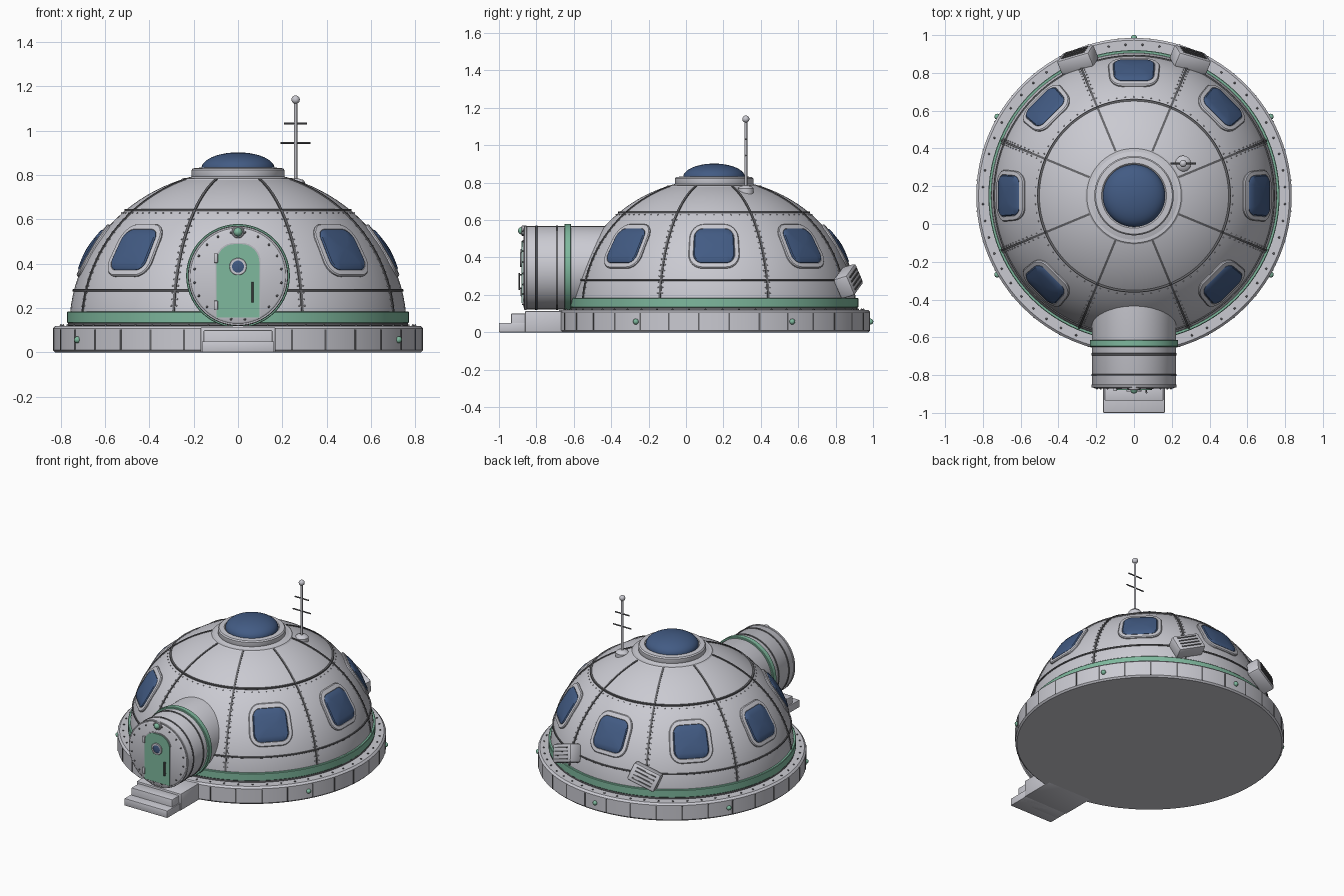
import bpy, bmesh, math
from mathutils import Matrix, Vector
from math import sin, cos, pi, radians, sqrt

if "Cube" in bpy.data.objects:
    bpy.data.objects.remove(bpy.data.objects["Cube"])

def mat(name, r, g, b):
    m = bpy.data.materials.new(name)
    m.diffuse_color = (r, g, b, 1)
    m.use_nodes = True
    m.node_tree.nodes["Principled BSDF"].inputs["Base Color"].default_value = m.diffuse_color
    return m

HULL = mat("hull_grey", .59, .59, .64)
TRIM = mat("trim_grey", .50, .50, .54)
DARK = mat("seam_dark_grey", .13, .13, .14)
GREEN = mat("green", .21, .48, .34)
BLUE = mat("glass_blue", .055, .105, .23)
CEN = Matrix.Translation((0, .15, 0))          # dome centre
A, H, Z0 = .76, .70, .12                       # dome ellipsoid

def finish(name, bm, m, angle=35):
    bmesh.ops.recalc_face_normals(bm, faces=bm.faces)
    me = bpy.data.meshes.new(name)
    bm.to_mesh(me)
    bm.free()
    me.materials.append(m)
    ob = bpy.data.objects.new(name, me)
    bpy.context.collection.objects.link(ob)
    bpy.ops.object.select_all(action='DESELECT')
    ob.select_set(True)
    bpy.context.view_layer.objects.active = ob
    bpy.ops.object.shade_smooth_by_angle(angle=radians(angle))
    return ob

def skin(bm, rings, closed=True):
    """Bridge equal-length vertex rings."""
    n = len(rings[0])
    for a, b in zip(rings, rings[1:]):
        for i in range(n if closed else n - 1):
            j = (i + 1) % n
            bm.faces.new((a[i], a[j], b[j], b[i]))

def lathe(name, prof, m, mtx=CEN, segs=96, loop=False):
    """Spin (radius, height) points about local z; ends are capped unless looped."""
    bm = bmesh.new()
    rings = [[bm.verts.new(mtx @ Vector((r * cos(2 * pi * i / segs), r * sin(2 * pi * i / segs), z)))
              for i in range(segs)] for r, z in prof]
    skin(bm, rings + [rings[0]] if loop else rings)
    if not loop:
        bm.faces.new(rings[0])
        bm.faces.new(rings[-1])
    return finish(name, bm, m)

def hoop(name, r, z, w, h, m, mtx=CEN, segs=96):
    b = min(w, h) * .25
    lathe(name, [(r - w, z - h), (r + w - b, z - h), (r + w, z - h + b), (r + w, z + h - b),
                 (r + w - b, z + h), (r - w, z + h)], m, mtx, segs, True)

def box(name, size, mtx, m, bevel=0.0):
    bm = bmesh.new()
    bmesh.ops.create_cube(bm, size=1, matrix=mtx @ Matrix.Diagonal((*size, 1)))
    if bevel:
        bmesh.ops.bevel(bm, geom=bm.edges[:], offset=bevel, segments=2, affect='EDGES', profile=.5)
    return finish(name, bm, m)

def rod(name, p, q, r, m, segs=10):
    p, q = Vector(p), Vector(q)
    M = Matrix.Translation(p) @ (q - p).to_track_quat('Z', 'Y').to_matrix().to_4x4()
    return lathe(name, [(r, 0), (r, (q - p).length)], m, M, segs)

def balls(name, pts, r, m, sub=1):
    bm = bmesh.new()
    for p in pts:
        bmesh.ops.create_icosphere(bm, subdivisions=sub, radius=r, matrix=Matrix.Translation(p))
    return finish(name, bm, m, 60)

def radius(z):
    return A * sqrt(max(0, 1 - ((z - Z0) / H) ** 2))

def surf(th, z, off=0):
    r = radius(z)
    n = Vector((r / A ** 2, (z - Z0) / H ** 2)).normalized()
    r, z = r + n.x * off, z + n.y * off
    return Vector((r * cos(th), .15 + r * sin(th), z))

def polar(r, a, z):
    return Vector((r * cos(a), .15 + r * sin(a), z))

def patch(name, th, rings, m):
    """Rounded-rectangle plate hugging the dome; rings are (grow, offset)."""
    bm, zc, out = bmesh.new(), .457, []
    for g, off in rings:
        w, h, c = .106 + g, .088 + g, max(.045 + g, .008)
        ring = []
        for k, (sx, sy) in enumerate(((1, 1), (-1, 1), (-1, -1), (1, -1))):
            for i in range(7):
                a = (k + i / 6) * pi / 2
                u, z = sx * (w - c) + c * cos(a), zc + sy * (h - c) + c * sin(a)
                ring.append(bm.verts.new(surf(th + 2 * u / (radius(z) + radius(zc)), z, off)))
        out.append(ring)
    skin(bm, out)
    if rings[-1][0] < 0:
        c = bm.verts.new(surf(th, zc, rings[-1][1]))
        for i in range(28):
            bm.faces.new((out[-1][i], out[-1][(i + 1) % 28], c))
    return finish(name, bm, m)

# Foundation disc with panel seams, lamps and rim rivets
lathe("foundation", [(.825, 0), (.835, .01), (.835, .108), (.823, .12), (.74, .12)], HULL)
for i in range(32):
    a = (i + .5) * pi / 16
    if abs(a - 1.5 * pi) > .2:
        box("foundation_seam", (.006, .009, .092), Matrix.Translation(polar(.834, a, .057))
            @ Matrix.Rotation(a, 4, 'Z'), DARK)
balls("rim_rivets", [polar(.80, (i + .5) * pi / 28, .121) for i in range(56)], .0065, DARK)
for k in range(5):
    a = radians(-30 + 60 * k)
    balls("side_lamp", [polar(.836, a, .057)], .016, GREEN, 2)

# Dome shell, green base band, horizontal seams
lathe("dome", [(A, .12)] + [(radius(.12 + .68 * sin(i / 24 * pi / 2)), .12 + .68 * sin(i / 24 * pi / 2))
                            for i in range(1, 25)], HULL)
hoop("green_band", .757, .158, .014, .026, GREEN)
hoop("band_foot", .755, .127, .012, .009, DARK)
for z in (.28, .642):
    hoop("dome_ring_seam", radius(z), z, .006, .005, DARK)

# Vertical dome ribs with small rivets beside them
dots = []
for k in range(8):
    th = (k + .5) * pi / 4
    bm, rows = bmesh.new(), []
    for i in range(25):
        z = .12 + .66 * sin((.06 + .94 * i / 24) * 1.5) / sin(1.5)
        d = .0058 / radius(z)
        rows.append([bm.verts.new(surf(th + s * d, z, o)) for s, o in ((-1, -.01), (-1, .005), (1, .005), (1, -.01))])
    skin(bm, rows, False)
    finish("dome_rib", bm, DARK)
    dots += [surf(th + s * .013 / radius(z), z, .001) for s in (-1, 1)
             for z in [.21 + .03 * j for j in range(14)]]
dots += [surf(i * pi / 36, .628, .001) for i in range(72)]
balls("dome_rivets", dots, .004, TRIM)

# Windows all round except the front
for k in range(8):
    if k == 6:
        continue
    th = k * pi / 4
    patch("window_frame", th, [(.028, -.01), (.028, .007), (.023, .012), (.003, .012), (0, .004)], HULL)
    patch("window_glass", th, [(.001, -.005), (.001, .012), (-.005, .017), (-.03, .019), (-.06, .02)], BLUE)

# Roof collar and skylight
lathe("roof_collar", [(.265, .755), (.265, .772), (.25, .785), (.208, .788), (.21, .792), (.21, .822),
                      (.203, .83), (.172, .833), (.165, .826)], HULL)
lathe("skylight", [(.165, .82)] + [(.165 * cos(a * pi / 20), .83 + .072 * sin(a * pi / 20))
                                   for a in range(0, 10)] + [(.004, .902)], BLUE, segs=64)

# Entrance tunnel along -y
TUN = Matrix.Translation((0, 0, .345)) @ Matrix.Rotation(pi / 2, 4, 'X')   # local z -> -y
lathe("tunnel", [(.222, .30), (.222, .855), (.217, .865), (.208, .87)], HULL, TUN, 64)
hoop("tunnel_green_ring", .222, .632, .012, .018, GREEN, TUN, 64)
for d in (.69, .80):
    hoop("tunnel_seam", .220, d, .006, .006, DARK, TUN, 64)
hoop("tunnel_front_rim", .215, .858, .010, .008, TRIM, TUN, 64)
balls("tunnel_face_rivets", [(.198 * cos(a), -.871, .345 + .198 * sin(a))
                             for a in [(i + .5) * pi / 10 for i in range(20)]], .006, DARK)

# Door with arched top
def door(name, w, z0, z1, c, y0, y1, m):
    pts = [(-w, z0), (w, z0)]
    for k, sx in enumerate((1, -1)):
        for i in range(9):
            a = (k + i / 8) * pi / 2
            pts.append((sx * (w - c) + c * cos(a), z1 - c + c * sin(a)))
    bm = bmesh.new()
    rings = [[bm.verts.new((x, y, z)) for x, z in pts] for y in (y0, y1)]
    skin(bm, rings)
    for r in rings:
        bm.faces.new(r)
    finish(name, bm, m)

door("door_outline", .102, .152, .494, .085, -.86, -.873, TRIM)
door("door", .096, .157, .488, .08, -.86, -.879, GREEN)
PORT = Matrix.Translation((0, 0, .387)) @ Matrix.Rotation(pi / 2, 4, 'X')
hoop("door_porthole_ring", .033, .881, .006, .006, HULL, PORT, 32)
lathe("door_porthole", [(.031, .87), (.031, .882), (.02, .885)], BLUE, PORT, 32)
rod("door_handle", (.066, -.892, .225), (.066, -.892, .318), .005, DARK)
for z in (.235, .308):
    rod("handle_mount", (.066, -.875, z), (.066, -.892, z), .004, DARK)
for z in (.212, .425):
    box("door_hinge", (.018, .014, .042), Matrix.Translation((-.1, -.877, z)), HULL, .003)
LAMP = Matrix.Translation((0, 0, .543)) @ Matrix.Rotation(pi / 2, 4, 'X')
lathe("door_lamp_base", [(.028, .86), (.028, .876), (.024, .88)], TRIM, LAMP, 32)
balls("door_lamp", [(0, -.878, .543)], .02, GREEN, 3)

# Entrance steps
for n, w, y0, y1, z in (("entry_block", .168, -.86, -.62, .113), ("upper_step", .155, -.935, -.85, .10),
                        ("lower_step", .163, -1.0, -.85, .05)):
    box(n, (2 * w, y1 - y0, z), Matrix.Translation((0, (y0 + y1) / 2, z / 2)), HULL, .004)

# Rear vent boxes with slats, rolled so their outer ends droop
for s in (-1, 1):
    th = pi / 2 - s * pi / 8
    M = (Matrix.Translation(surf(th, .265, .035)) @ Matrix.Rotation(th, 4, 'Z')
         @ Matrix.Rotation(radians(-16), 4, 'Y') @ Matrix.Rotation(s * radians(22), 4, 'X'))
    box("rear_vent", (.085, .19, .12), M, HULL, .014)
    for i in range(4):
        box("vent_slat", (.008, .135, .008), M @ Matrix.Translation((.043, 0, -.036 + .024 * i)), DARK)

# Antenna
ax, ay = .26, .32
lathe("antenna_base", [(.042, .735), (.042, .768), (.034, .778), (.012, .785)], HULL,
      Matrix.Translation((ax, ay, 0)), 24)
rod("antenna_mast", (ax, ay, .77), (ax, ay, 1.13), .0075, TRIM, 12)
balls("antenna_tip", [(ax, ay, 1.14)], .019, HULL, 3)
for z, w in ((.945, .068), (1.032, .052)):
    rod("antenna_crossbar", (ax - w, ay, z), (ax + w, ay, z), .0045, DARK)
